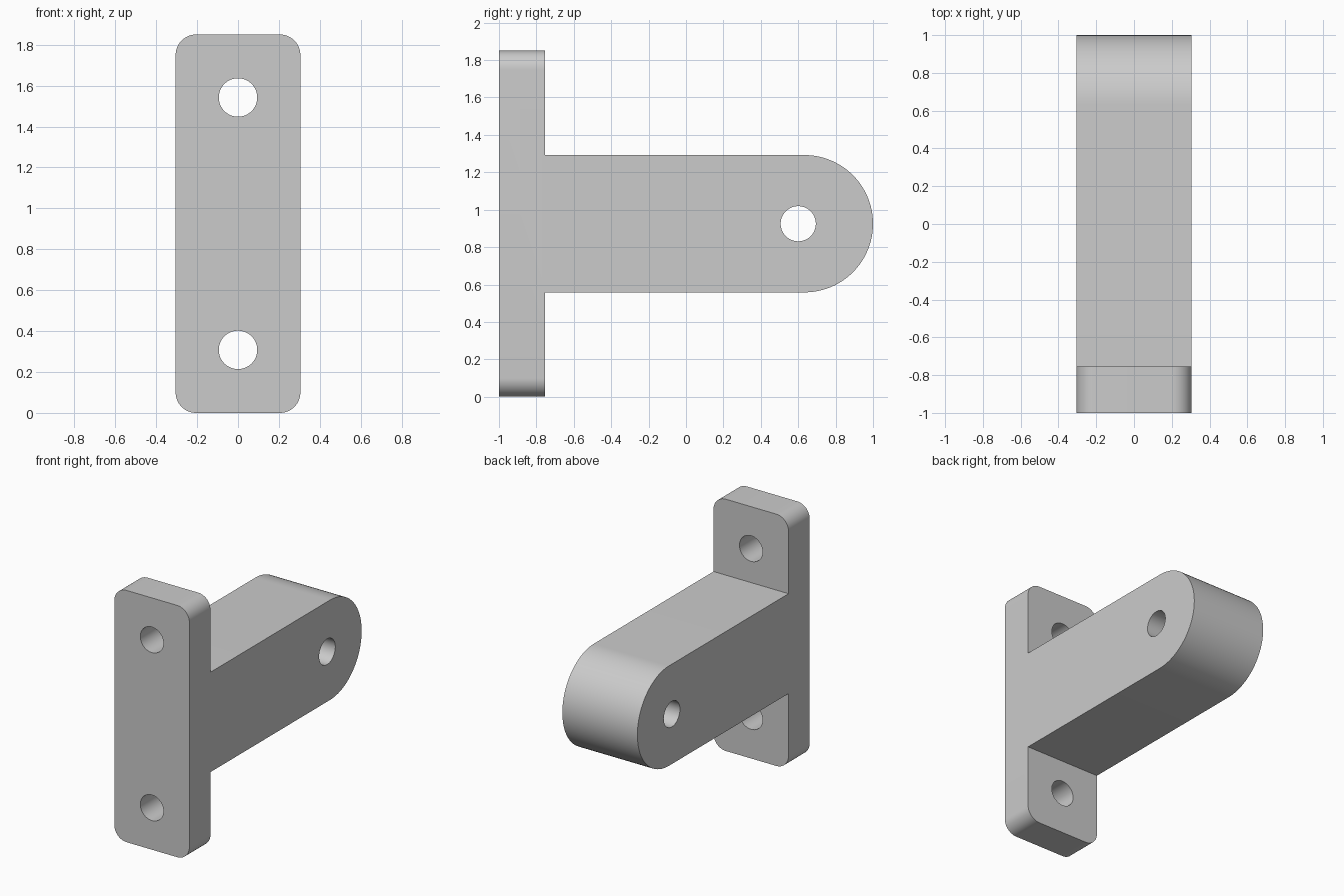
import bpy
import bmesh
from math import pi, sin, cos, radians
from mathutils import Matrix

cube = bpy.data.objects.get("Cube")
if cube:
    bpy.data.objects.remove(cube, do_unlink=True)

HALF_W = 0.305               # half width of the bracket
HEIGHT = 1.85
MID = HEIGHT / 2
BACK, PLATE = -1.0, -0.755   # wall plate faces
R = 0.367                    # rounded arm end
HOLE_R = 0.094
HOLE_OFFSET = 0.617          # plate holes above and below the middle

grey = bpy.data.materials.new("plain grey")
grey.use_nodes = True
colour = (0.6, 0.6, 0.6, 1)
grey.diffuse_color = colour
grey.node_tree.nodes["Principled BSDF"].inputs["Base Color"].default_value = colour


def add_object(name, bm):
    bmesh.ops.recalc_face_normals(bm, faces=bm.faces)
    mesh = bpy.data.meshes.new(name)
    bm.to_mesh(mesh)
    bm.free()
    mesh.materials.append(grey)
    obj = bpy.data.objects.new(name, mesh)
    bpy.context.collection.objects.link(obj)
    return obj


def hole_cutter(name, location, axis):
    turn = Matrix.Rotation(pi / 2, 4, axis)
    bm = bmesh.new()
    bmesh.ops.create_cone(bm, cap_ends=True, segments=64, radius1=HOLE_R,
                          radius2=HOLE_R, depth=1,
                          matrix=Matrix.Translation(location) @ turn)
    obj = add_object(name, bm)
    obj.hide_render = True
    return obj


# T-shaped side profile: wall plate with a round-ended arm
STEPS = 48
arc = [(1 - R + R * cos(a), MID + R * sin(a))
       for a in (-pi / 2 + pi * i / STEPS for i in range(STEPS + 1))]
profile = [(BACK, 0), (PLATE, 0), (PLATE, MID - R), *arc,
           (PLATE, MID + R), (PLATE, HEIGHT), (BACK, HEIGHT)]

bm = bmesh.new()
side = bm.faces.new([bm.verts.new((-HALF_W, y, z)) for y, z in profile])
extruded = bmesh.ops.extrude_face_region(bm, geom=[side])
bmesh.ops.translate(bm, vec=(2 * HALF_W, 0, 0),
                    verts=[v for v in extruded["geom"] if isinstance(v, bmesh.types.BMVert)])
bmesh.ops.recalc_face_normals(bm, faces=bm.faces)

# Round the four plate corners
corners = [e for e in bm.edges
           if abs(e.verts[0].co.y - e.verts[1].co.y) > 0.1
           and all(abs(v.co.z - MID) > MID - 0.01 for v in e.verts)]
bmesh.ops.bevel(bm, geom=corners, offset=0.1, offset_type='OFFSET',
                segments=12, profile=0.5, affect='EDGES')
bracket = add_object("bracket", bm)

# Bolt holes through the plate and pivot hole through the arm
cutters = [hole_cutter("upper_hole", (0, PLATE, MID + HOLE_OFFSET), 'X'),
           hole_cutter("lower_hole", (0, PLATE, MID - HOLE_OFFSET), 'X'),
           hole_cutter("pivot_hole", (0, 0.6, MID), 'Y')]
bpy.ops.object.select_all(action='DESELECT')
bracket.select_set(True)
bpy.context.view_layer.objects.active = bracket
for cutter in cutters:
    cut = bracket.modifiers.new(cutter.name, 'BOOLEAN')
    cut.operation = 'DIFFERENCE'
    cut.solver = 'EXACT'
    cut.object = cutter
    bpy.ops.object.modifier_apply(modifier=cut.name)
    bpy.data.objects.remove(cutter, do_unlink=True)

bpy.ops.object.shade_smooth_by_angle(angle=radians(30))
